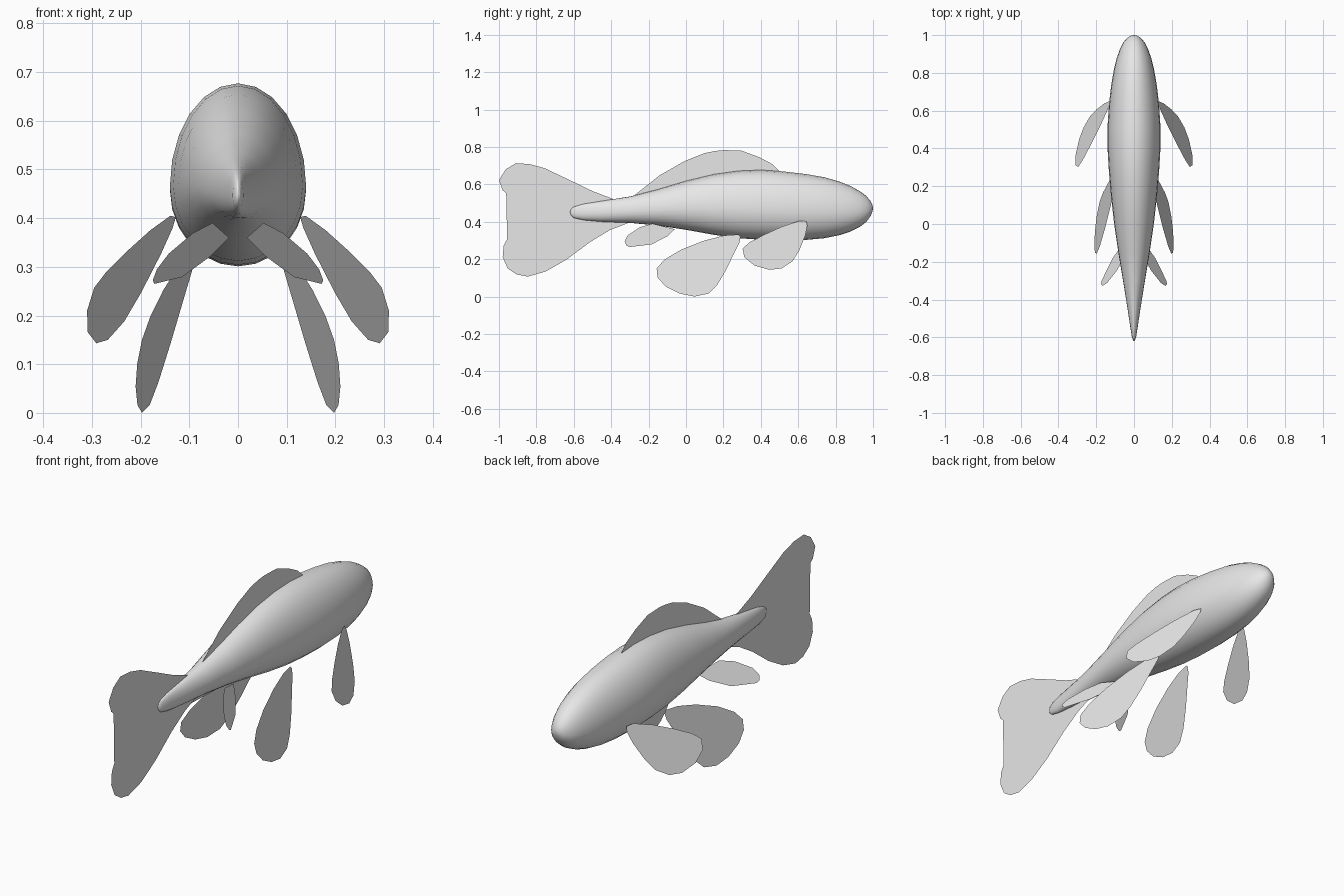
import bpy
import bmesh
import math

grey = bpy.data.materials.new("pale grey")
grey.diffuse_color = (0.8, 0.8, 0.8, 1)


def finish(name, bm):
    mesh = bpy.data.meshes.new(name)
    bm.to_mesh(mesh)
    bm.free()
    mesh.materials.append(grey)
    obj = bpy.data.objects.new(name, mesh)
    bpy.context.collection.objects.link(obj)
    return obj


def fin(name, outline, lean=None):
    """Flat sheet from a (y, z) outline; lean = (x0, y0, z0, dx/dy, dx/dz) gives a mirrored pair."""
    x0, y0, z0, by, bz = lean or (0, 0, 0, 0, 0)
    bm = bmesh.new()
    bm.faces.new([bm.verts.new((x0 + by * (y - y0) + bz * (z - z0), y, z)) for y, z in outline])
    bmesh.ops.triangulate(bm, faces=bm.faces[:])
    obj = finish(name, bm)
    if lean:
        obj.modifiers.new("pair", 'MIRROR').use_axis = (True, False, False)
    return obj


# Body: elliptical rings (y, half width, bottom, top), closed by a pole at each end
SIDES = 24
WAIST = 0.43  # height of the widest point within each ring
rings = [
    (-0.615, 0.005, 0.435, 0.467), (-0.60, 0.011, 0.421, 0.480), (-0.55, 0.019, 0.409, 0.495),
    (-0.45, 0.034, 0.400, 0.511), (-0.30, 0.058, 0.394, 0.535), (-0.15, 0.083, 0.380, 0.573),
    (0.00, 0.105, 0.357, 0.618), (0.15, 0.122, 0.330, 0.654), (0.28, 0.133, 0.312, 0.672),
    (0.40, 0.140, 0.304, 0.677), (0.52, 0.140, 0.301, 0.669), (0.64, 0.132, 0.303, 0.655),
    (0.74, 0.120, 0.312, 0.638), (0.82, 0.106, 0.328, 0.615), (0.88, 0.091, 0.348, 0.591),
    (0.93, 0.073, 0.373, 0.563), (0.965, 0.054, 0.400, 0.537), (0.988, 0.032, 0.432, 0.509),
    (0.997, 0.016, 0.455, 0.490),
]
bm = bmesh.new()
loops = []
for y, w, low, high in rings:
    mid = low + (high - low) * WAIST
    loop = []
    for i in range(SIDES):
        a = 2 * math.pi * i / SIDES
        s = math.sin(a)
        loop.append(bm.verts.new((w * math.cos(a), y, mid + s * (high - mid if s > 0 else mid - low))))
    loops.append(loop)
tail_pole = bm.verts.new((0, -0.62, 0.45))
nose_pole = bm.verts.new((0, 1.0, 0.473))
for i in range(SIDES):
    j = (i + 1) % SIDES
    for a, b in zip(loops, loops[1:]):
        bm.faces.new((a[i], a[j], b[j], b[i]))
    bm.faces.new((tail_pole, loops[0][j], loops[0][i]))
    bm.faces.new((nose_pole, loops[-1][i], loops[-1][j]))
bmesh.ops.recalc_face_normals(bm, faces=bm.faces[:])
for f in bm.faces:
    f.smooth = True
finish("body", bm)

# Forked tail fin, rooted inside the body
fin("tail_fin", [
    (-0.27, 0.45), (-0.39, 0.522), (-0.50, 0.564), (-0.595, 0.61), (-0.755, 0.686), (-0.835, 0.708),
    (-0.91, 0.713), (-0.964, 0.68), (-1.0, 0.622), (-0.98, 0.568), (-0.93, 0.525),
    (-0.884, 0.493), (-0.855, 0.445), (-0.878, 0.397), (-0.942, 0.332), (-0.975, 0.273),
    (-0.98, 0.21), (-0.953, 0.15), (-0.905, 0.118), (-0.846, 0.107), (-0.75, 0.134),
    (-0.638, 0.198), (-0.515, 0.29), (-0.41, 0.354), (-0.30, 0.397)])

# Back fin
fin("dorsal_fin", [
    (-0.29, 0.53), (-0.14, 0.649), (-0.008, 0.724), (0.099, 0.767), (0.16, 0.779),
    (0.206, 0.783), (0.296, 0.78), (0.392, 0.745), (0.462, 0.708), (0.499, 0.672),
    (0.49, 0.63), (0.20, 0.62), (0.0, 0.58)])

# Paired front fins
fin("pectoral_fin", [
    (0.643, 0.402), (0.606, 0.405), (0.515, 0.375), (0.42, 0.332), (0.34, 0.29),
    (0.302, 0.257), (0.312, 0.21), (0.366, 0.166), (0.446, 0.143), (0.51, 0.15),
    (0.569, 0.188), (0.606, 0.247), (0.638, 0.327), (0.649, 0.38)],
    (0.135, 0.62, 0.403, -0.33, -0.38))

# Paired belly fins
fin("pelvic_fin", [
    (0.28, 0.332), (0.206, 0.327), (0.099, 0.30), (-0.024, 0.252), (-0.115, 0.198),
    (-0.157, 0.15), (-0.152, 0.102), (-0.109, 0.054), (-0.035, 0.016), (0.045, 0.0),
    (0.12, 0.016), (0.168, 0.064), (0.216, 0.145), (0.254, 0.225), (0.286, 0.29),
    (0.291, 0.32)],
    (0.197, 0.045, 0.0, -0.1625, -0.217))

# Small paired rear fins
fin("anal_fin", [
    (-0.18, 0.39), (-0.248, 0.37), (-0.312, 0.327), (-0.328, 0.295), (-0.318, 0.272),
    (-0.30, 0.265), (-0.184, 0.279), (-0.10, 0.322), (-0.06, 0.36)],
    (0.115, -0.184, 0.279, -0.42, -0.55))
